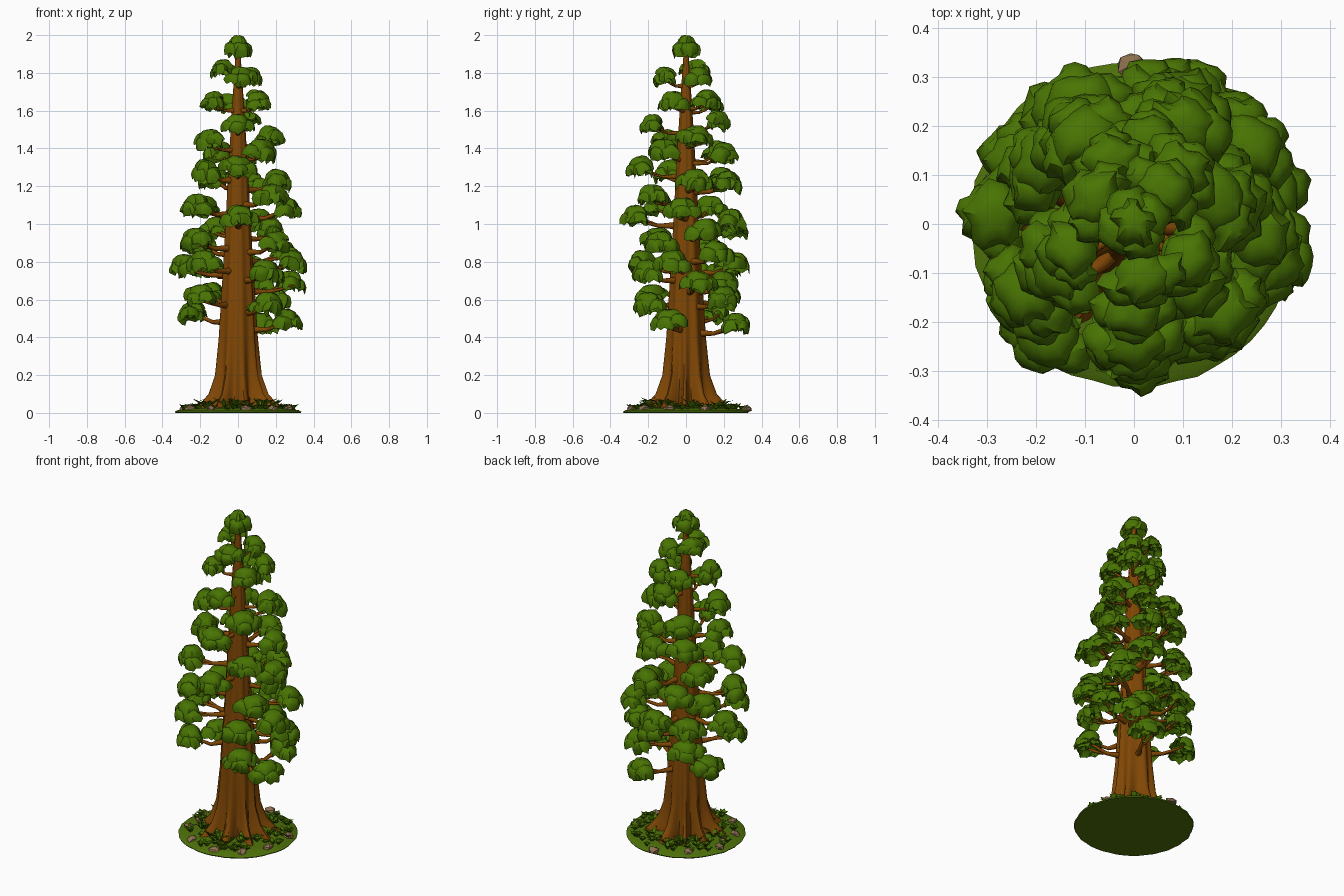
import bpy, bmesh, math, random
from mathutils import Vector, Matrix

if "Cube" in bpy.data.objects:
    bpy.data.objects.remove(bpy.data.objects["Cube"])

random.seed(7)
rnd = random.uniform
TAU = 2 * math.pi


def material(name, rgb):
    m = bpy.data.materials.new(name)
    m.diffuse_color = (*rgb, 1)
    m.use_nodes = True
    m.node_tree.nodes["Principled BSDF"].inputs["Base Color"].default_value = m.diffuse_color
    return m


BARK = material("bark brown", (0.215, 0.062, 0.0015))
LEAF = material("leaf green", (0.066, 0.175, 0.0008))
TURF = material("turf green", (0.075, 0.165, 0.003))
ROCK = material("rock tan", (0.27, 0.165, 0.08))


def finish(bm, name, mat, angle=40):
    bmesh.ops.recalc_face_normals(bm, faces=bm.faces)
    me = bpy.data.meshes.new(name)
    bm.to_mesh(me)
    bm.free()
    me.materials.append(mat)
    ob = bpy.data.objects.new(name, me)
    bpy.context.collection.objects.link(ob)
    bpy.ops.object.select_all(action='DESELECT')
    ob.select_set(True)
    bpy.context.view_layer.objects.active = ob
    bpy.ops.object.shade_smooth_by_angle(angle=math.radians(angle))


def loft(bm, rings):
    """Skin a list of point rings and cap both ends."""
    loops = [[bm.verts.new(p) for p in ring] for ring in rings]
    n = len(loops[0])
    for a, b in zip(loops, loops[1:]):
        for i in range(n):
            bm.faces.new((a[i], a[(i + 1) % n], b[(i + 1) % n], b[i]))
    bm.faces.new(loops[0])
    bm.faces.new(loops[-1])


def lookup(table, z):
    for (z0, a), (z1, b) in zip(table, table[1:]):
        if z <= z1:
            return a + (b - a) * (z - z0) / (z1 - z0)
    return table[-1][1]


# Trunk: tapered, fluted, with root ridges spreading at the ground
RADIUS = [(0, .195), (.04, .168), (.1, .135), (.2, .113), (.4, .1), (.6, .089), (.8, .077),
          (1.0, .066), (1.2, .056), (1.5, .039), (1.8, .02), (1.94, .01)]
FLUTE = [(0, .42), (.04, .32), (.1, .22), (.2, .13), (.4, .06), (.8, .04), (1.94, .03)]


def trunk_point(t, z):
    ridge = math.cos(9 * t + .7 * math.sin(2 * t + 1) + .5 * math.sin(3 * t))
    ridge = 2 * ((ridge + 1) / 2) ** 1.2 - 1
    r = lookup(RADIUS, z) * (1 + lookup(FLUTE, z) * ridge)
    return Vector((r * math.cos(t), r * math.sin(t), z))


bm = bmesh.new()
levels = [.006, .02, .04, .07, .1, .15, .2, .3, .4, .6, .8, 1.0, 1.2, 1.5, 1.8, 1.94]
loft(bm, [[trunk_point(TAU * i / 72, z) for i in range(72)] for z in levels])
finish(bm, "trunk", BARK, 50)

# Positions of the foliage clumps (branch tips)
TIPS = [
    (-.08, .05, 1.82), (.02, -.11, 1.78), (.06, .07, 1.78),
    (-.13, -.05, 1.65), (.10, .11, 1.66), (.11, -.07, 1.65), (-.04, .13, 1.64),
    (0, -.18, 1.53), (.03, .17, 1.55),
    (-.15, -.09, 1.44), (.17, .05, 1.46), (.10, .20, 1.37), (-.10, .18, 1.38), (.12, -.12, 1.39),
    (0, -.24, 1.30), (-.17, -.08, 1.28), (.21, .05, 1.23), (-.12, .19, 1.24), (.06, .22, 1.22),
    (-.22, -.14, 1.10), (-.18, .13, 1.09), (.26, -.02, 1.08), (.18, -.18, 1.15),
    (.01, -.27, 1.04), (.10, .24, 1.02), (.17, .10, .97), (-.22, -.15, .92), (-.11, .25, .98),
    (.24, .16, .85), (-.20, .10, .89), (.20, -.14, .90),
    (-.28, .02, .78), (.29, -.07, .80), (-.18, -.23, .80), (.15, -.20, .75),
    (.03, .26, .79), (-.16, .21, .77), (.28, .07, .69), (.10, .20, .69),
    (-.20, -.18, .62), (-.24, .13, .53), (.16, -.20, .58), (.19, .20, .61), (-.15, .21, .63),
    (.26, -.09, .49), (.12, .26, .47)]

# Foliage: thin, scalloped, hollow-bottomed pads in overlapping fans
PROFILE = [(.35, 1.0), (.72, .82), (1.0, .25), (1.08, -.4), (.75, .0), (.3, .25)]


def pad(bm, centre, heading, r, h, tilt):
    n, lobes, phase = 15, random.choice((4, 5, 5, 6)), rnd(0, TAU)
    place = (Matrix.Translation(centre) @ Matrix.Rotation(heading, 4, 'Z')
             @ Matrix.Rotation(tilt, 4, 'Y') @ Matrix.Rotation(rnd(-.2, .2), 4, 'X'))
    wob = [rnd(-.1, .1) for _ in range(n)]
    drop = [rnd(-.5, .4) for _ in range(n)]
    rings = []
    for k, (pr, pz) in enumerate(PROFILE):
        ring = []
        for i in range(n):
            t = TAU * i / n
            lobe = abs(math.sin(lobes * t / 2 + phase))
            edge = 1 if k in (2, 3) else .5
            rr = r * pr * (1 + edge * (.28 * lobe - .15 + wob[i]))
            zz = h * (pz + (drop[i] if k == 3 else .15 * drop[i]))
            ring.append(place @ Vector((rr * .88 * math.cos(t), rr * 1.05 * math.sin(t), zz)))
        rings.append(ring)
    loft(bm, rings)


bm = bmesh.new()
paths = []
for x, y, z in TIPS:
    a = math.atan2(y, x)
    s = .85 if z > 1.5 else 1.0
    tip = Vector((x, y, z))
    out, side = Vector((math.cos(a), math.sin(a), 0)), Vector((-math.sin(a), math.cos(a), 0))
    up = Vector((0, 0, 1))
    pad(bm, tip + up * .018 * s, a, .062 * s, .04 * s, rnd(-.15, .25))
    for sgn in (-1, 1):
        p = tip + side * sgn * .053 * s + out * rnd(-.02, .015) * s + up * rnd(-.03, .004)
        pad(bm, p, a + sgn * .6, .049 * s, .039 * s, rnd(0, .5))
    pad(bm, tip + out * .034 * s - up * .017, a, .048 * s, .039 * s, rnd(.05, .55))
    pad(bm, tip - out * .03 * s - up * .02, a, .042 * s, .03 * s, rnd(-.4, .0))
    # branch path from the trunk to the clump, plus a side twig
    r0 = lookup(RADIUS, z - .05) * .7
    root = out * r0 + Vector((0, 0, z - .05))
    d = tip - root
    bend = side * rnd(-.02, .02)
    mid = root + d * .45 + bend + Vector((0, 0, -.022))
    far = root + d * .75 + bend * .5 + Vector((0, 0, -.012))
    thick = .022 if z < 1.3 else .015
    paths.append([(root, thick), (root + d * .18 + Vector((0, 0, -.008)), thick * .72),
                  (mid, thick * .5), (far, thick * .42), (tip, thick * .3)])
    sgn = random.choice((-1, 1))
    paths.append([(mid, thick * .45), (mid + d * .25 + side * sgn * .025, thick * .35),
                  (tip + side * sgn * .05 + Vector((0, 0, -.01)), thick * .25)])
# Crown tuft at the very top
pad(bm, Vector((0, 0, 1.958)), .5, .045, .04, .1)
for i in range(4):
    a = TAU * i / 4 + .4
    pad(bm, Vector((.035 * math.cos(a), .035 * math.sin(a), 1.922)), a, .045, .04, .4)
finish(bm, "foliage", LEAF, 42)

# Branches: tapered tubes along the stored paths
bm = bmesh.new()
for path in paths:
    rings = []
    for k, (p, r) in enumerate(path):
        d = path[min(k + 1, len(path) - 1)][0] - path[max(k - 1, 0)][0]
        q = d.to_track_quat('Z', 'Y')
        rings.append([p + q @ Vector((r * math.cos(TAU * i / 8), r * math.sin(TAU * i / 8), 0))
                      for i in range(8)])
    loft(bm, rings)
finish(bm, "branches", BARK, 50)

# Ground mound: slightly uneven round turf plate
bm = bmesh.new()
rim = [1 + rnd(-.012, .012) for _ in range(48)]


def ground_ring(r, z):
    return [Vector((r * rim[i] * math.cos(TAU * i / 48), r * rim[i] * math.sin(TAU * i / 48), z))
            for i in range(48)]


loft(bm, [ground_ring(*p) for p in ((.33, 0), (.334, .006), (.32, .014), (.25, .026), (.1, .034))])
finish(bm, "ground_plate", TURF, 50)

# Rocks: a few squashed, jittered lumps near the rim
bm = bmesh.new()
spots = [(91, .322), (205, .28), (240, .285), (278, .29), (310, .285), (342, .28),
         (20, .29), (128, .28), (165, .29), (184, .25)]
for deg, r in spots:
    t, s = math.radians(deg), rnd(.022, .036)
    m = (Matrix.Translation((r * math.cos(t), r * math.sin(t), .02))
         @ Matrix.Rotation(rnd(0, TAU), 4, 'Z') @ Matrix.Diagonal((s * 1.2, s * .9, s * .7, 1)))
    made = bmesh.ops.create_icosphere(bm, subdivisions=1, radius=1, matrix=m)
    for v in made["verts"]:
        v.co += Vector((rnd(-.15, .15), rnd(-.15, .15), rnd(-.1, .1))) * s
        v.co.z = max(v.co.z, .004)
finish(bm, "rocks", ROCK, 25)

# Grass: tufts of broad, bent leaves, tallest close to the roots
bm = bmesh.new()
for _ in range(75):
    t, r = rnd(0, TAU), rnd(.17, .3)
    base = Vector((r * math.cos(t), r * math.sin(t), .018))
    tall = rnd(.022, .036) * (2.1 if r < .21 else 1.1)
    for b in range(5):
        a = TAU * b / 5 + rnd(-.4, .4)
        o, w = Vector((math.cos(a), math.sin(a), 0)), Vector((-math.sin(a), math.cos(a), 0)) * .011
        mid = base + o * tall * .4 + Vector((0, 0, tall * .65))
        end = base + o * tall * .9 + Vector((0, 0, tall * rnd(.55, .95)))
        v = [bm.verts.new(p) for p in (base - w * .5, base + w * .5, mid + w, end, mid - w,
                                       mid + o * .005 - Vector((0, 0, .005)))]
        for f in ((0, 1, 2, 4), (4, 2, 3), (1, 0, 5), (2, 1, 5), (0, 4, 5), (3, 2, 5), (4, 3, 5)):
            bm.faces.new([v[i] for i in f])
finish(bm, "grass", LEAF, 40)
